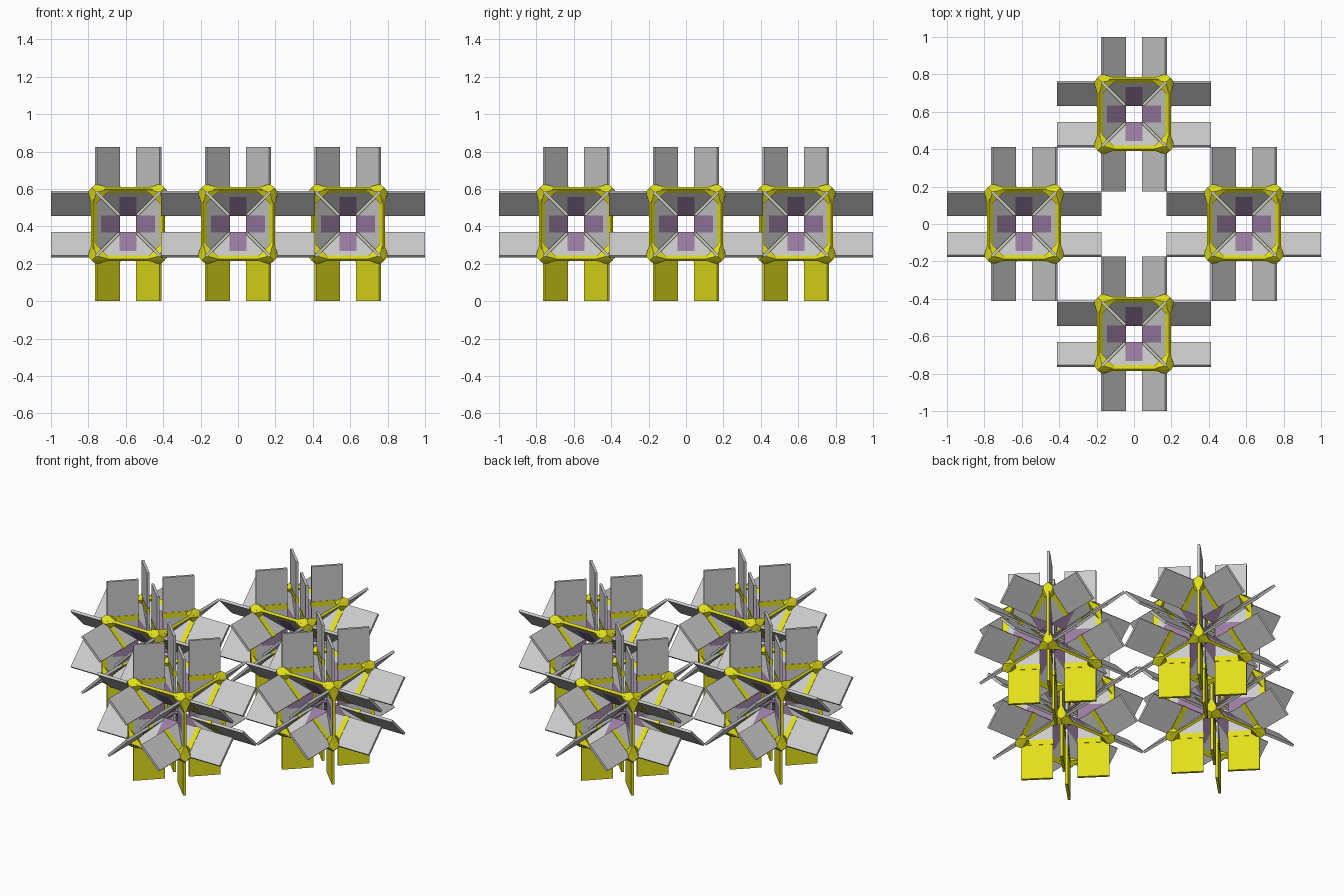
import bpy, bmesh
from mathutils import Vector
from itertools import product

if "Cube" in bpy.data.objects:
    bpy.data.objects.remove(bpy.data.objects["Cube"])

L, T = 0.4125, 0.015          # half length of a board, board thickness
R = 2 ** 0.5
CENTRES = [(0.5875, 0), (-0.5875, 0), (0, 0.5875), (0, -0.5875)]


def material(name, col):
    m = bpy.data.materials.new(name)
    m.diffuse_color = (*col, 1)
    m.use_nodes = True
    m.node_tree.nodes["Principled BSDF"].inputs["Base Color"].default_value = m.diffuse_color
    return m


YELLOW = material("yellow", (0.76, 0.74, 0.01))
PURPLE = material("purple", (0.32, 0.2, 0.36))
GREY = material("grey", (0.6, 0.58, 0.6))


def hull(bm, pts):
    vs = [bm.verts.new(p) for p in pts]
    res = bmesh.ops.convex_hull(bm, input=vs)
    junk = [v for v in vs if v.is_valid and not v.link_faces]
    if junk:
        bmesh.ops.delete(bm, geom=junk, context='VERTS')


def radial_box(bm, axis, su, sv, a0, a1, d0, d1, t=T):
    """Box in a diagonal plane: a runs along the axis, d is the offset on the other two axes."""
    i, j, k = axis, (axis + 1) % 3, (axis + 2) % 3
    v = []
    for a, d, n in product((a0, a1), (d0, d1), (-t / 2, t / 2)):
        p = [0, 0, 0]
        p[i] = a
        p[j] = su * (d + n / R)
        p[k] = sv * (d - n / R)
        v.append(bm.verts.new(p))
    for f in ((0, 1, 3, 2), (4, 6, 7, 5), (0, 4, 5, 1), (2, 3, 7, 6), (0, 2, 6, 4), (1, 5, 7, 3)):
        bm.faces.new([v[q] for q in f])


def make_mesh(name, bm, mat):
    bmesh.ops.recalc_face_normals(bm, faces=bm.faces)
    me = bpy.data.meshes.new(name)
    bm.to_mesh(me)
    bm.free()
    me.materials.append(mat)
    return me


boards, cores, frame, feet = (bmesh.new() for _ in range(4))
for axis in range(3):
    for su, sv in product((-1, 1), repeat=2):
        # grey boards, split around the purple core
        low = -0.2 if axis == 2 else -L
        radial_box(boards, axis, su, sv, 0.045, L, 0.048, 0.172)
        radial_box(boards, axis, su, sv, low, -0.045, 0.048, 0.172)
        radial_box(boards, axis, su, sv, -0.045, 0.045, 0.15, 0.172)
        radial_box(cores, axis, su, sv, -0.045, 0.045, 0.048, 0.15)
        if axis == 2:
            radial_box(feet, axis, su, sv, -L, -0.2, 0.048, 0.172)
        # yellow edge rail and stripes across the boards
        radial_box(frame, axis, su, sv, -0.18, 0.18, 0.172, 0.193)
        for s in (-1, 1):
            radial_box(frame, axis, su, sv, s * 0.168, s * 0.2, 0.046, 0.172, T + 0.004)

# yellow pointed corner caps
for s in product((-1, 1), repeat=3):
    pts = [(0.195, 0.195, 0.195), (0.15, 0.15, 0.15)]
    for i in range(3):
        tip, arm = [0.17] * 3, [0.19] * 3
        tip[i], arm[i] = 0.215, 0.09
        pts += [tip, arm]
    hull(frame, [Vector((p[0] * s[0], p[1] * s[1], p[2] * s[2])) for p in pts])

parts = [make_mesh("boards", boards, GREY), make_mesh("core", cores, PURPLE),
         make_mesh("frame", frame, YELLOW), make_mesh("feet", feet, YELLOW)]

# four identical clusters
for n, (x, y) in enumerate(CENTRES):
    for me in parts:
        ob = bpy.data.objects.new(f"{me.name}_{n + 1}", me)
        ob.location = (x, y, L)
        bpy.context.collection.objects.link(ob)
